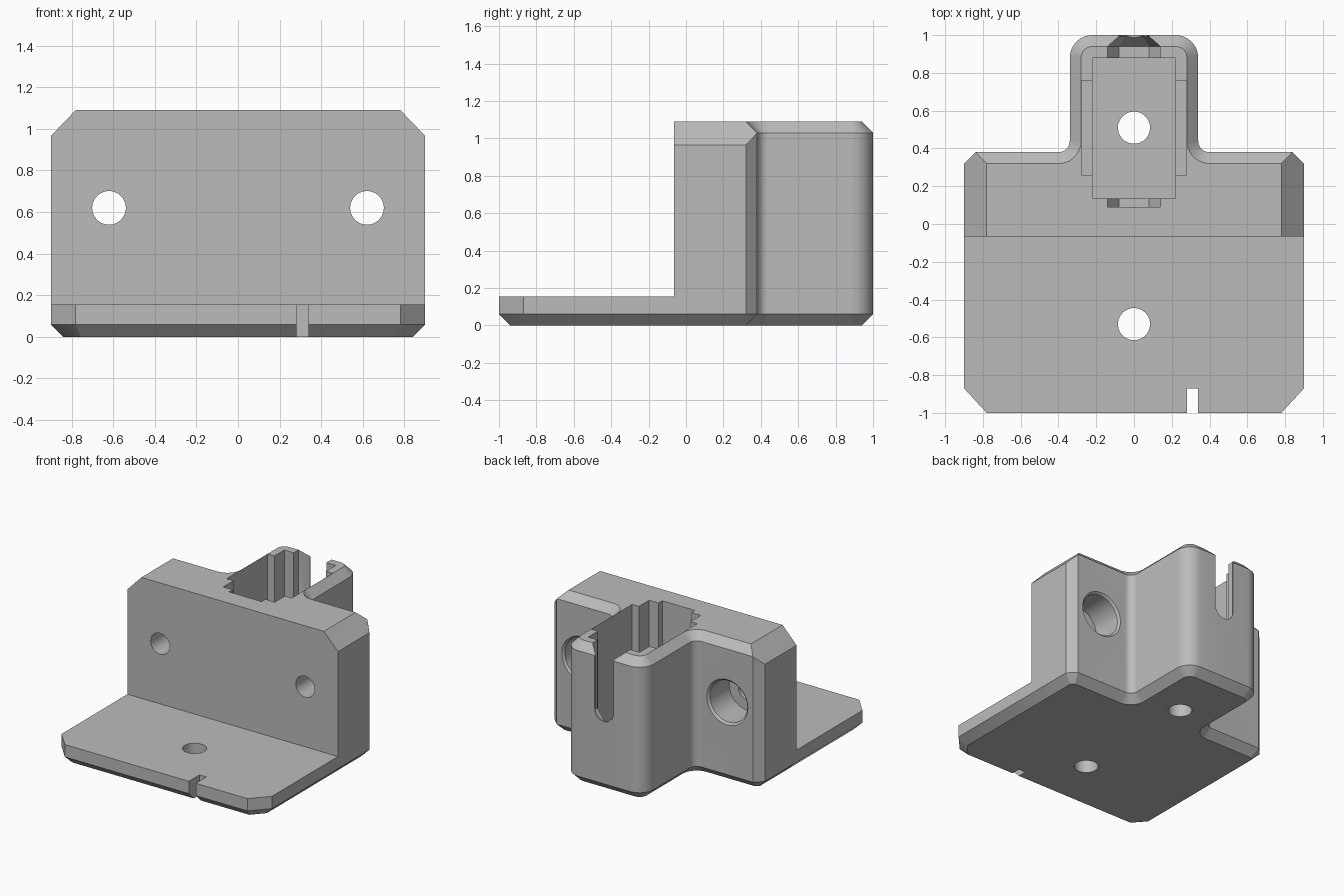
import bpy, bmesh
from math import sin, cos, pi, radians, tan

old = bpy.data.objects.get("Cube")
if old:
    bpy.data.objects.remove(old, do_unlink=True)

grey = bpy.data.materials.new("plain grey")
grey.use_nodes = True
colour = (0.5, 0.5, 0.5, 1)
grey.diffuse_color = colour
grey.node_tree.nodes["Principled BSDF"].inputs["Base Color"].default_value = colour


def loft(name, rings):
    """Closed solid through equal-length rings of points."""
    bm = bmesh.new()
    loops = [[bm.verts.new(p) for p in ring] for ring in rings]
    for a, b in zip(loops, loops[1:]):
        for i in range(len(a)):
            j = (i + 1) % len(a)
            bm.faces.new((a[i], a[j], b[j], b[i]))
    bm.faces.new(loops[0])
    bm.faces.new(loops[-1])
    bmesh.ops.recalc_face_normals(bm, faces=bm.faces)
    mesh = bpy.data.meshes.new(name)
    bm.to_mesh(mesh)
    bm.free()
    mesh.materials.append(grey)
    obj = bpy.data.objects.new(name, mesh)
    bpy.context.collection.objects.link(obj)
    return obj


def arc(cx, cy, r, start, end, n=10):
    return [(cx + r * cos(radians(start + (end - start) * i / n)),
             cy + r * sin(radians(start + (end - start) * i / n))) for i in range(n + 1)]


def outline(d, z):
    """Plan of the bracket, moved inward by d."""
    k = d * tan(pi / 8)
    half = [(0.78 - k, -1 + d), (0.9 - d, -0.87 + k),
            (0.9 - d, 0.32 - k), (0.84 - k, 0.38 - d)]
    half += arc(0.4, 0.44, 0.06 + d, 270, 180)
    half += arc(0.22, 0.88, 0.12 - d, 0, 90)
    full = half + [(-x, y) for x, y in reversed(half)]
    return [(x, y, z) for x, y in full]


# Main body with chamfered bottom and top rims
body = loft("bracket_body", [outline(0.06, 0), outline(0, 0.06),
                             outline(0, 1.03), outline(0.06, 1.09)])


def cut(cutter):
    mod = body.modifiers.new("cut", 'BOOLEAN')
    mod.operation = 'DIFFERENCE'
    mod.solver = 'EXACT'
    mod.object = cutter
    bpy.context.view_layer.objects.active = body
    bpy.ops.object.modifier_apply(modifier=mod.name)
    bpy.data.objects.remove(cutter, do_unlink=True)


def box(x0, x1, y0, y1, z0, z1):
    return loft("cutter", [[(x0, y0, z), (x1, y0, z), (x1, y1, z), (x0, y1, z)]
                           for z in (z0, z1)])


def along_y(sections):
    """Solid from (y, xz profile) sections."""
    return loft("cutter", [[(x, y, z) for x, z in prof] for y, prof in sections])


def circle(cx, cy, r):
    return arc(cx, cy, r, 0, 360, 40)[:-1]


# Open space above the base plate
cut(box(-2, 2, -2, -0.065, 0.155, 2))

# Sloped upper corners of the upright wall
for s in (-1, 1):
    tri = [(s * 0.78, 1.09), (s * 0.905, 0.96), (s * 1.1, 0.96), (s * 1.1, 1.3), (s * 0.78, 1.3)]
    cut(along_y([(-0.5, tri), (0.6, tri)]))

# Notch in the front edge
cut(box(0.28, 0.34, -1.2, -0.87, -0.2, 0.5))

# Pocket with side recesses
cut(box(-0.22, 0.22, 0.135, 0.88, 0.16, 1.4))
cut(box(-0.279, 0.279, 0.26, 0.76, 0.3, 1.4))

# Eight-sided seat at both pocket ends, narrowing towards the back
h = 0.14
seat = [(h, 1.4), (h, 0.565), (0.08, 0.48), (-0.08, 0.48), (-h, 0.565), (-h, 1.4)]
narrow = [(x * 0.55, 0.62 + (z - 0.62) * 0.5 if z < 1 else z) for x, z in seat]
cut(along_y([(0.09, seat), (0.94, seat), (0.995, narrow)]))

# Round-bottomed slot in the back wall
slot = arc(0, 0.62, 0.08, 180, 360, 20) + [(0.08, 1.4), (-0.08, 1.4)]
cut(along_y([(0.8, slot), (1.2, slot)]))

# Vertical screw holes in the plate and the pocket floor
for y in (-0.53, 0.51):
    cut(loft("cutter", [[(x, v, z) for x, v in circle(0, y, 0.085)] for z in (-0.2, 0.5)]))

# Wall holes with wide chamfered bores at the back
for s in (-1, 1):
    def ring(r):
        return circle(s * 0.62, 0.62, r)
    cut(along_y([(-0.3, ring(0.081)), (0.3, ring(0.081))]))
    cut(along_y([(0.13, ring(0.16)), (0.365, ring(0.16)), (0.385, ring(0.18))]))

bpy.ops.object.select_all(action='DESELECT')
body.select_set(True)
bpy.context.view_layer.objects.active = body
bpy.ops.object.shade_smooth_by_angle(angle=radians(30))
